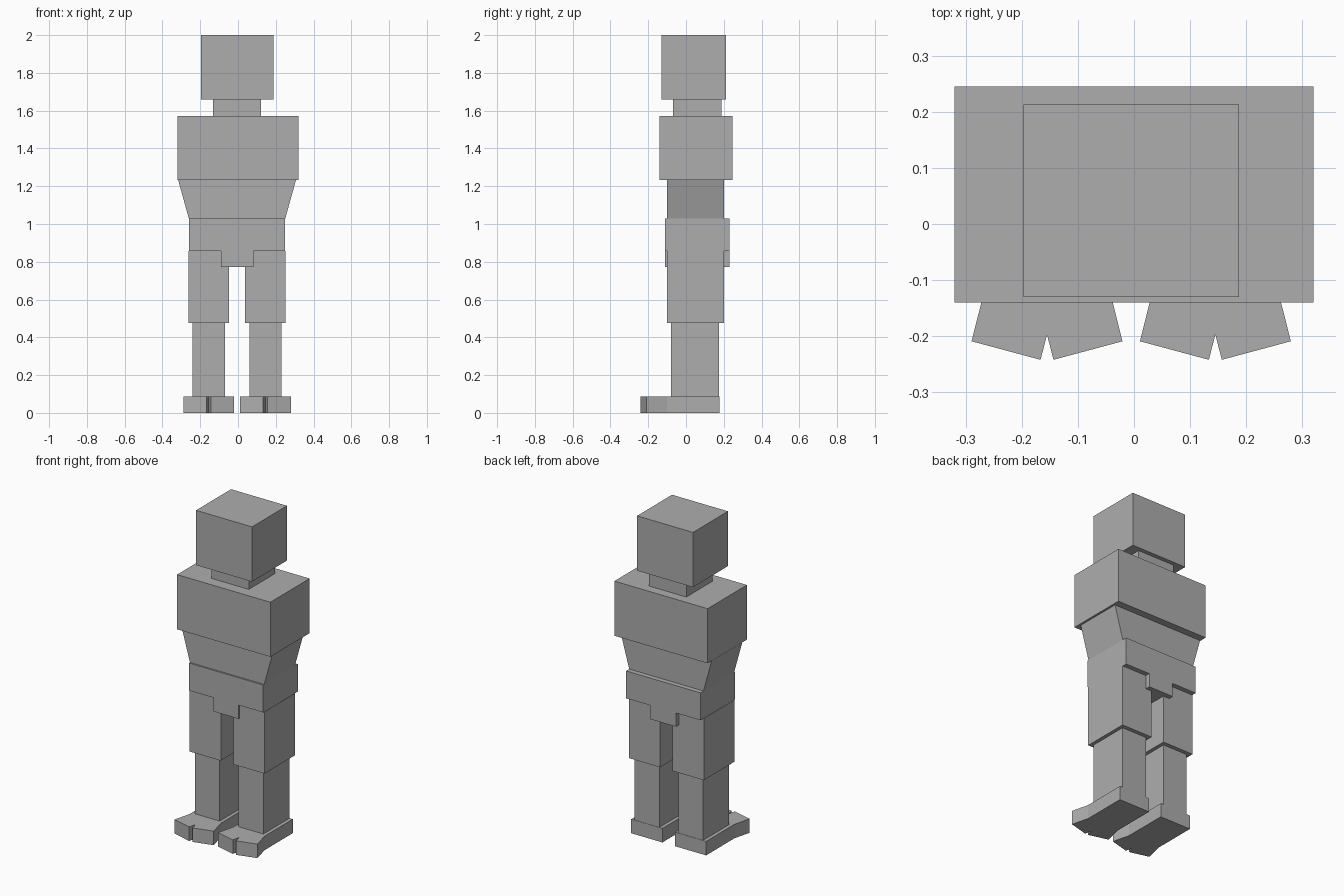
import bpy

if "Cube" in bpy.data.objects:
    bpy.data.objects.remove(bpy.data.objects["Cube"])

MID = -0.005       # centre line of the body
LEG = 0.15         # distance of each leg from the centre line

grey = bpy.data.materials.new("plain grey")
grey.diffuse_color = (0.42, 0.42, 0.42, 1.0)
grey.use_nodes = True
grey.node_tree.nodes["Principled BSDF"].inputs["Base Color"].default_value = grey.diffuse_color


def prism(name, bottom, top, z0, z1):
    """Closed solid between two matching (x, y) outlines."""
    n = len(bottom)
    verts = [(x, y, z0) for x, y in bottom] + [(x, y, z1) for x, y in top]
    faces = [tuple(reversed(range(n))), tuple(range(n, 2 * n))]
    faces += [(i, (i + 1) % n, n + (i + 1) % n, n + i) for i in range(n)]
    mesh = bpy.data.meshes.new(name)
    mesh.from_pydata(verts, [], faces)
    mesh.materials.append(grey)
    obj = bpy.data.objects.new(name, mesh)
    bpy.context.collection.objects.link(obj)
    return obj


def rect(cx, half, y0, y1):
    return [(cx - half, y0), (cx + half, y0), (cx + half, y1), (cx - half, y1)]


def box(name, cx, half, y0, y1, z0, z1):
    r = rect(cx, half, y0, y1)
    return prism(name, r, r, z0, z1)


# Head, neck and chest
box("head", MID, 0.192, -0.13, 0.213, 1.66, 2.0)
box("neck", MID, 0.128, -0.07, 0.187, 1.572, 1.66)
box("chest", 0.0, 0.32, -0.14, 0.245, 1.233, 1.572)

# Waist narrows downwards at the sides only
prism("waist", rect(MID, 0.255, -0.10, 0.20), rect(MID, 0.312, -0.10, 0.20), 1.028, 1.233)

# Pelvis is a T-shaped outline extruded front to back
t_half = [(0.255, 1.028), (0.255, 0.858), (0.086, 0.858), (0.086, 0.773)]
outline = [(MID + x, z) for x, z in t_half] + [(MID - x, z) for x, z in reversed(t_half)]
pelvis = prism("pelvis", outline, outline, -0.11, 0.23)
for v in pelvis.data.vertices:
    v.co = (v.co.x, v.co.z, v.co.y)

# Legs: thigh, shin and a split-toed foot
foot_half = [(0.0, -0.197), (0.0115, -0.242), (0.1345, -0.209), (0.107, -0.10), (0.107, 0.177)]
for side, label in ((-1, "right"), (1, "left")):
    cx = MID + side * LEG
    box(label + "_thigh", cx, 0.107, -0.10, 0.20, 0.475, 0.858)
    box(label + "_shin", cx, 0.085, -0.08, 0.175, 0.087, 0.475)
    sole = [(cx + x, y) for x, y in foot_half] + [(cx - x, y) for x, y in reversed(foot_half[1:])]
    prism(label + "_foot", sole, sole, 0.0, 0.087)

# Make every face point outwards
import bmesh
for obj in bpy.context.collection.objects:
    bm = bmesh.new()
    bm.from_mesh(obj.data)
    bmesh.ops.recalc_face_normals(bm, faces=bm.faces)
    bm.to_mesh(obj.data)
    bm.free()
